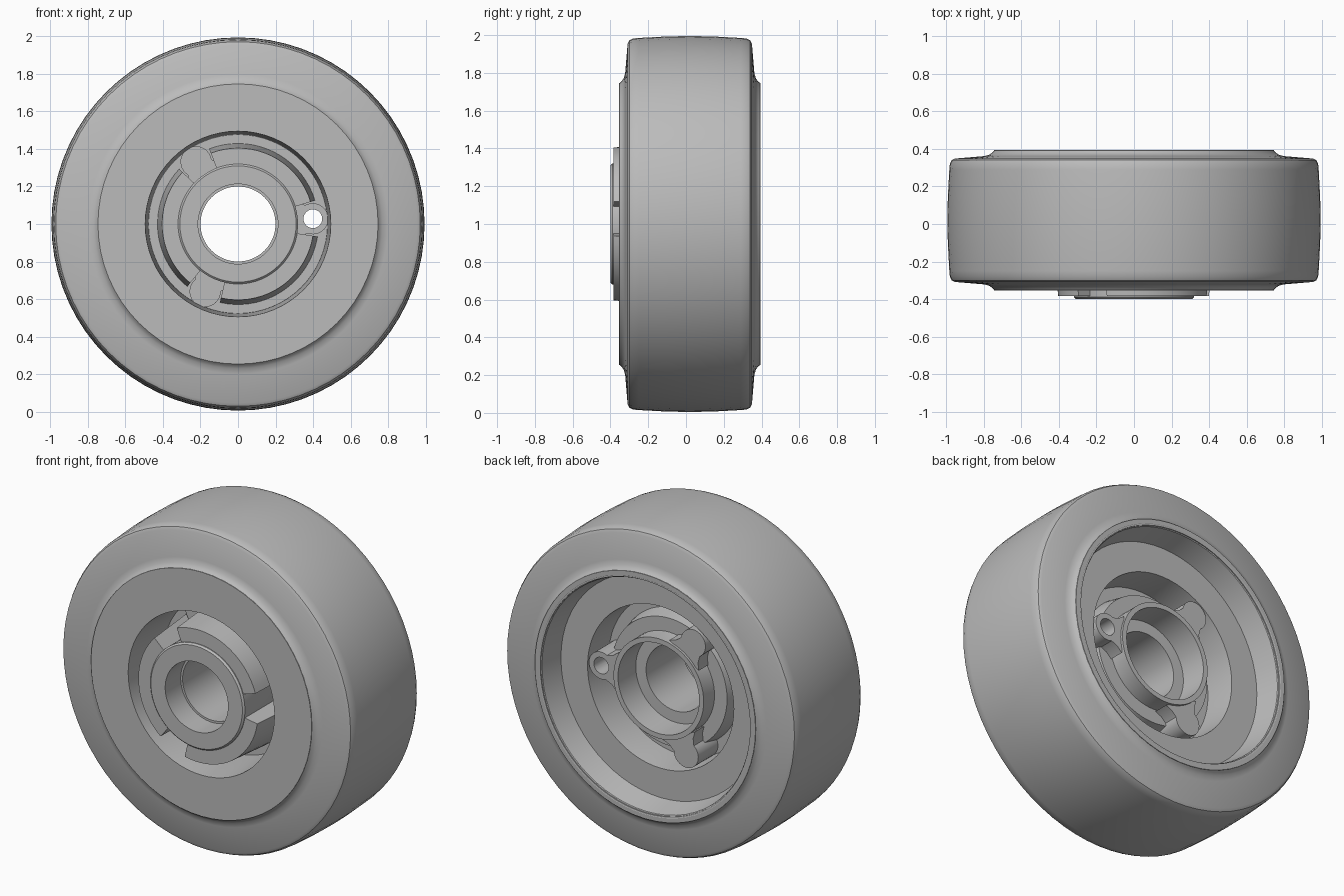
import bpy, bmesh
from math import cos, sin, radians, pi
from mathutils import Matrix

cube = bpy.data.objects.get("Cube")
if cube:
    bpy.data.objects.remove(cube, do_unlink=True)

grey = bpy.data.materials.new("plain_grey")
grey.use_nodes = True
colour = (0.5, 0.5, 0.5, 1)
grey.diffuse_color = colour
grey.node_tree.nodes["Principled BSDF"].inputs["Base Color"].default_value = colour

AXLE = Matrix.Translation((0, 0, 1))
LUG_ANGLES = [radians(4 + 120 * i) for i in range(3)]
LUG_R = 0.40


def finish(name, bm):
    bmesh.ops.recalc_face_normals(bm, faces=bm.faces)
    mesh = bpy.data.meshes.new(name)
    bm.to_mesh(mesh)
    bm.free()
    mesh.materials.append(grey)
    obj = bpy.data.objects.new(name, mesh)
    bpy.context.collection.objects.link(obj)
    return obj


def activate(obj):
    bpy.ops.object.select_all(action='DESELECT')
    obj.select_set(True)
    bpy.context.view_layer.objects.active = obj


def smooth(obj, angle=30):
    activate(obj)
    bpy.ops.object.shade_smooth_by_angle(angle=radians(angle))


def lathe(name, profile, start=0.0, sweep=2 * pi, steps=64):
    """Turn a closed (radius, y) profile around the axle; part turns get end caps."""
    bm = bmesh.new()
    full = sweep > 6.28
    rings = []
    for i in range(steps if full else steps + 1):
        a = start + sweep * i / steps
        rings.append([bm.verts.new((r * cos(a), y, 1 + r * sin(a))) for r, y in profile])
    n = len(profile)
    for i in range(steps):
        r1, r2 = rings[i], rings[(i + 1) % len(rings)]
        for j in range(n):
            k = (j + 1) % n
            bm.faces.new((r1[j], r1[k], r2[k], r2[j]))
    if not full:
        bm.faces.new(rings[0])
        bm.faces.new(rings[-1])
    obj = finish(name, bm)
    smooth(obj)
    return obj


def prism(name, outline, y0, y1, angle):
    """Extrude an (x, z) outline along y, turned around the axle."""
    bm = bmesh.new()
    face = bm.faces.new([bm.verts.new((x, y0, z)) for x, z in outline])
    top = bmesh.ops.extrude_face_region(bm, geom=[face])["geom"]
    bmesh.ops.translate(bm, vec=(0, y1 - y0, 0),
                        verts=[v for v in top if isinstance(v, bmesh.types.BMVert)])
    bm.transform(AXLE @ Matrix.Rotation(-angle, 4, 'Y'))
    return finish(name, bm)


def arc(r, a0, a1, n):
    return [(LUG_R + r * cos(a0 + (a1 - a0) * i / n), r * sin(a0 + (a1 - a0) * i / n))
            for i in range(n + 1)]


def cut(obj, cutter):
    mod = obj.modifiers.new("cut", 'BOOLEAN')
    mod.operation = 'DIFFERENCE'
    mod.solver = 'EXACT'
    mod.object = cutter
    activate(obj)
    bpy.ops.object.modifier_apply(modifier=mod.name)


# Tyre: crowned tread, rounded shoulders, sidewalls flaring on to the rim
half = [(0.995, 0), (0.993, 0.12), (0.985, 0.27), (0.982, 0.30), (0.972, 0.32),
        (0.955, 0.329), (0.80, 0.342), (0.77, 0.35), (0.755, 0.362), (0.745, 0.374),
        (0.71, 0.374)]
MID = 0.02
tyre = [(r, MID + y) for r, y in half] + [(r, MID - y) for r, y in reversed(half[1:])]
lathe("tyre", tyre, steps=72)

# Rim: flat front plate, drafted centre opening, deep dish at the back
lathe("rim", [(0.747, -0.355), (0.495, -0.355), (0.475, 0.0), (0.495, 0.245),
              (0.675, 0.245), (0.705, 0.385), (0.72, 0.395), (0.747, 0.395)])

# Hub tube with a stepped bore
lathe("hub", [(0.213, -0.40), (0.31, -0.40), (0.32, -0.39), (0.32, 0.0), (0.305, 0.03),
              (0.305, 0.265), (0.275, 0.265), (0.27, 0.10), (0.20, 0.10),
              (0.20, -0.25), (0.213, -0.25)])

# Web joining the hub to the rim, with a raised step on the back
web = lathe("web", [(0.30, -0.04), (0.485, -0.04), (0.485, 0.06), (0.41, 0.06),
                    (0.39, 0.16), (0.30, 0.16)])

# Lugs flaring into the hub, each bored through together with the web
outline = [(0.29, -0.12), (0.325, -0.09)] + arc(0.083, -2.0, 2.0, 20) \
    + [(0.325, 0.09), (0.29, 0.12)]
for i, a in enumerate(LUG_ANGLES):
    lug = prism("lug_%d" % (i + 1), outline, -0.07, 0.25, a)
    bore = prism("bore_cutter", arc(0.05, 0, 2 * pi, 24)[:-1], -0.5, 0.5, a)
    bore.hide_render = True
    cut(web, bore)
    cut(lug, bore)
    smooth(lug)
    bpy.data.objects.remove(bore, do_unlink=True)
smooth(web)

# Raised front collar in three segments, with a slot at each lug
gap = radians(13)
for i, a in enumerate(LUG_ANGLES):
    lathe("collar_segment_%d" % (i + 1),
          [(0.31, -0.385), (0.405, -0.385), (0.43, -0.03), (0.31, -0.03)],
          a + gap, 2 * pi / 3 - 2 * gap, 18)
